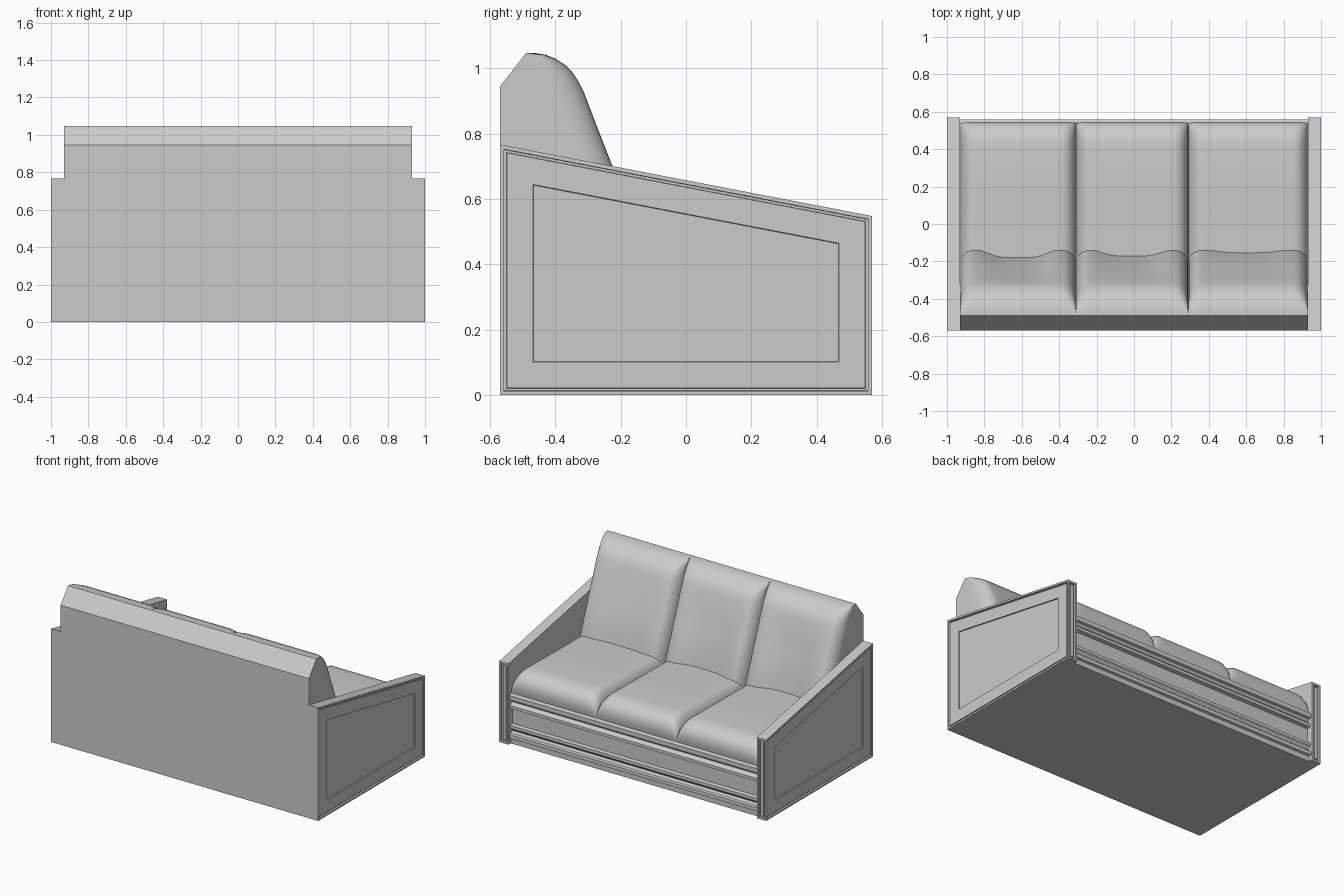
import bpy, bmesh, math

if "Cube" in bpy.data.objects:
    bpy.data.objects.remove(bpy.data.objects["Cube"])

grey = bpy.data.materials.new("plain grey")
grey.diffuse_color = (0.6, 0.6, 0.6, 1)
grey.use_nodes = True
grey.node_tree.nodes["Principled BSDF"].inputs["Base Color"].default_value = grey.diffuse_color


def finish(bm, name, angle=30):
    bmesh.ops.recalc_face_normals(bm, faces=bm.faces)
    me = bpy.data.meshes.new(name)
    bm.to_mesh(me)
    bm.free()
    ob = bpy.data.objects.new(name, me)
    bpy.context.collection.objects.link(ob)
    me.materials.append(grey)
    bpy.ops.object.select_all(action='DESELECT')
    ob.select_set(True)
    bpy.context.view_layer.objects.active = ob
    bpy.ops.object.shade_smooth_by_angle(angle=math.radians(angle))
    return ob


def loft(rings, name):
    """Skin a row of (x, [(y, z), ...]) sections and cap the two ends."""
    bm = bmesh.new()
    rows = [[bm.verts.new((x, y, z)) for y, z in pts] for x, pts in rings]
    n = len(rows[0])
    for a, b in zip(rows, rows[1:]):
        for i in range(n):
            j = (i + 1) % n
            bm.faces.new((a[i], a[j], b[j], b[i]))
    bm.faces.new(rows[0])
    bm.faces.new(rows[-1])
    return finish(bm, name)


# Columns across the three cushions: x, fullness (0 in a groove, 1 on the crown), sag
EDGES = [-0.93, -0.31, 0.29, 0.93]
SAGS = [0.045, 0.035, 0.015]
W = 0.075
offsets = [W * (1 - math.cos(math.pi / 2 * i / 9)) for i in range(10)]
columns = []
for k in range(3):
    a, b = EDGES[k], EDGES[k + 1]
    mid = [a + W + (b - a - 2 * W) * i / 12 for i in range(1, 12)]
    xs = [a + o for o in offsets] + mid + [b - o for o in reversed(offsets)]
    for x in (xs if k == 0 else xs[1:]):
        d = min(x - a, b - x)
        full = math.sqrt(max(0, 1 - (1 - min(d / W, 1)) ** 2))
        u = min(1, abs(x - (a + b) / 2) / 0.21)
        sag = SAGS[k] * (1 + math.cos(math.pi * u * u)) / 2
        columns.append((x, full, sag))


def blend(valley, crown, f):
    return [(p[0] + (q[0] - p[0]) * f, p[1] + (q[1] - p[1]) * f)
            for p, q in zip(valley, crown)]


# Backrest: flat rear, sloped top edge, three padded sections
crown = [(-.49, 1.047), (-.46, 1.047), (-.43, 1.042), (-.40, 1.03), (-.372, 1.012),
         (-.348, .988), (-.328, .958), (-.312, .925), (-.27, .815), (-.225, .70), (-.11, .40)]
valley = [(-.49, 1.047), (-.475, 1.046), (-.462, 1.043), (-.453, 1.03), (-.447, 1.012),
          (-.437, .988), (-.425, .958), (-.412, .925), (-.37, .815), (-.325, .70), (-.21, .40)]
rings = []
for x, f, sag in columns:
    pts = [(y - sag * min(1, max(0, (0.95 - z) / 0.45)), z) for y, z in blend(valley, crown, f)]
    rings.append((x, [(-.57, 0), (-.57, .945)] + pts + [(pts[-1][0], 0)]))
loft(rings, "backrest")

# Seat cushions: rounded front edge with V grooves between them
crown = [(.538, .335), (.545, .37), (.545, .40), (.537, .43), (.52, .455), (.495, .473),
         (.46, .485), (.42, .49), (.15, .485), (-.15, .48), (-.4, .48)]
valley = [(.538, .335), (.538, .35), (.536, .36), (.532, .368), (.52, .377), (.495, .384),
          (.46, .388), (.42, .39), (.15, .393), (-.15, .397), (-.4, .40)]
rings = []
for x, f, sag in columns:
    rings.append((x, blend(valley, crown, f) + [(-.4, .33)]))
loft(rings, "seat_cushions")

# Base with a recessed front panel between moulded rails
front = [(.545, 0), (.545, .035), (.56, .04), (.56, .065), (.545, .07), (.535, .085),
         (.545, .10), (.555, .105), (.555, .125), (.53, .13), (.53, .235), (.555, .24),
         (.555, .26), (.545, .265), (.535, .28), (.545, .295), (.56, .30), (.56, .33), (.545, .338)]
ring = [(-.57, 0)] + front + [(-.57, .338)]
loft([(-.93, ring), (.93, ring)], "base")


# Arms: sloped slabs with a grooved raised panel outside and on the front end
def arm(side, name):
    prof = [(-.57, 0), (.57, 0), (.57, .548), (-.57, .767)]
    bm = bmesh.new()
    rows = [[bm.verts.new((side * x, y, z)) for y, z in prof] for x in (.93, 1.0)]
    bm.faces.new(rows[0])
    outer = bm.faces.new(rows[1])
    sides = []
    for i in range(4):
        j = (i + 1) % 4
        sides.append(bm.faces.new((rows[0][i], rows[0][j], rows[1][j], rows[1][i])))
    bmesh.ops.recalc_face_normals(bm, faces=bm.faces)

    def steps(face, moves):
        for t, d in moves:
            bmesh.ops.inset_region(bm, faces=[face], thickness=t, depth=0, use_even_offset=True)
            n = face.normal.copy()
            for v in face.verts:
                v.co += n * d

    steps(outer, [(.012, 0), (.001, -.012), (.007, 0), (.001, .008), (.08, 0), (.002, -.006)])
    steps(sides[1], [(.013, 0), (.001, -.012), (.006, 0), (.004, .008)])
    finish(bm, name, 25)


arm(1, "right_arm")
arm(-1, "left_arm")
